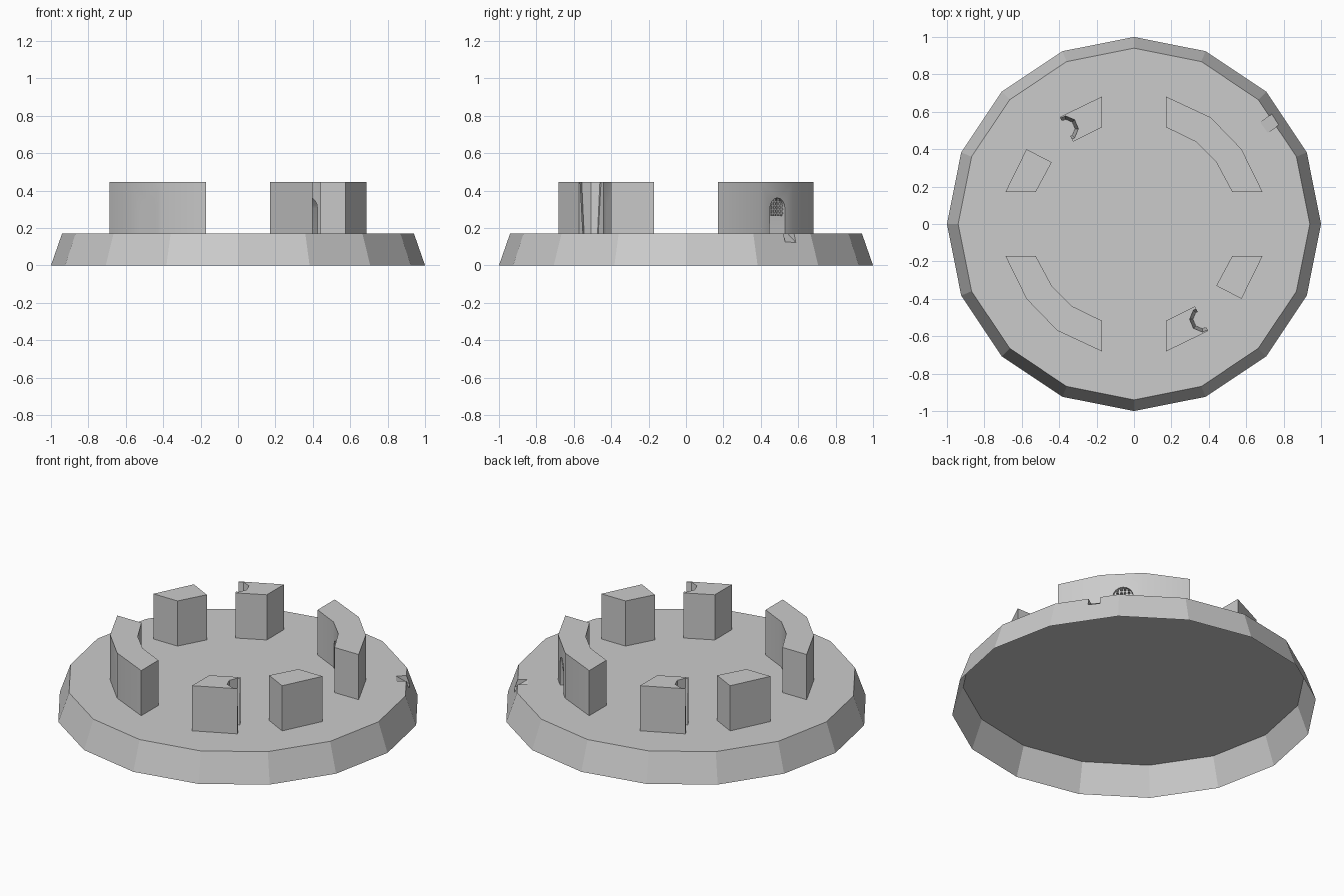
import bpy, bmesh, math
from mathutils import Matrix, Vector

if "Cube" in bpy.data.objects:
    bpy.data.objects.remove(bpy.data.objects["Cube"])

BASE_TOP, WALL_TOP = 0.172, 0.445


def make_object(name, bm):
    bmesh.ops.recalc_face_normals(bm, faces=bm.faces)
    mesh = bpy.data.meshes.new(name)
    bm.to_mesh(mesh)
    bm.free()
    obj = bpy.data.objects.new(name, mesh)
    bpy.context.collection.objects.link(obj)
    return obj


def prism(name, points, offset, matrix=None):
    bm = bmesh.new()
    face = bm.faces.new([bm.verts.new(p) for p in points])
    ext = bmesh.ops.extrude_face_region(bm, geom=[face], use_keep_orig=True)
    verts = [g for g in ext["geom"] if isinstance(g, bmesh.types.BMVert)]
    bmesh.ops.translate(bm, verts=verts, vec=offset)
    if matrix:
        bm.transform(matrix)
    return make_object(name, bm)


def cone(name, r_low, r_high, z0, z1, sides, at=(0, 0)):
    bm = bmesh.new()
    bmesh.ops.create_cone(bm, cap_ends=True, segments=sides, radius1=r_low,
                          radius2=r_high, depth=z1 - z0,
                          matrix=Matrix.Translation((at[0], at[1], (z0 + z1) / 2)))
    return make_object(name, bm)


def cut(target, cutter):
    mod = target.modifiers.new("cut", "BOOLEAN")
    mod.operation, mod.object, mod.solver = "DIFFERENCE", cutter, "EXACT"
    bpy.context.view_layer.objects.active = target
    bpy.ops.object.modifier_apply(modifier=mod.name)
    bpy.data.objects.remove(cutter)


def turn(degrees):
    return Matrix.Rotation(math.radians(degrees), 4, "Z")


# Sixteen-sided base with sloping sides
base = cone("base", 1.0, 0.94, 0, BASE_TOP, 16)

# Small ramped notches in the rim
for angle in (36.5, 212.8, 262.3):
    profile = [(0.83, 0.195), (0.83, 0.3), (1.1, 0.3), (1.1, 0.02)]
    cut(base, prism("notch_cutter", [(r, -0.034, z) for r, z in profile],
                    (0, 0.068, 0), turn(angle)))

# The base is open underneath
bm = bmesh.new()
bm.from_mesh(base.data)
under = [f for f in bm.faces if f.normal.z < -0.9 and f.calc_center_median().z < 0.01]
bmesh.ops.delete(bm, geom=under, context="FACES")
bm.to_mesh(base.data)
bm.free()

OUTER = [(0.17, 0.682), (0.41, 0.57), (0.575, 0.40), (0.687, 0.172)]
INNER = [(0.525, 0.172), (0.44, 0.33), (0.33, 0.44), (0.17, 0.518)]
UP = (0, 0, WALL_TOP - BASE_TOP)

for side, half in (("back", 0), ("front", 180)):
    # Gate wall with an arched passage
    wall = prism(f"{side}_gate_wall", [(x, y, BASE_TOP) for x, y in OUTER + INNER],
                 UP, turn(half))
    arch = [(-0.059, 0.1), (0.059, 0.1)]
    arch += [(0.056 * math.cos(a), 0.305 + 0.056 * math.sin(a))
             for a in (math.pi * i / 8 for i in range(9))]
    cut(wall, prism("passage_cutter", [(0.45, y, z) for y, z in arch],
                    (0.4, 0, 0), turn(half + 45)))
    bpy.ops.object.select_all(action="DESELECT")
    wall.select_set(True)
    bpy.context.view_layer.objects.active = wall
    bpy.ops.object.shade_smooth_by_angle(angle=math.radians(30))

    # Raised portcullis inside the arch
    bm = bmesh.new()

    def bar(y, z, width, height):
        m = Matrix.Translation((0.672, y, z)) @ Matrix.Diagonal((0.01, width, height, 1))
        bmesh.ops.create_cube(bm, size=1, matrix=m)

    for i in range(-2, 3):
        y = i * 0.021
        top = 0.305 + math.sqrt(0.056 ** 2 - y ** 2)
        bar(y, (0.265 + top) / 2, 0.01, top - 0.265)
    for i in range(4):
        z = 0.28 + i * 0.02
        reach = math.sqrt(0.056 ** 2 - max(0, z - 0.305) ** 2)
        bar(0, z, 2 * reach, 0.008)
    bm.transform(turn(half + 45))
    make_object(f"{side}_portcullis", bm)

    # Broken wall: one plain block and one with a worn groove in its end
    def mirrored(pts):
        return [(-x, y, BASE_TOP) for x, y in pts]

    prism(f"{side}_plain_block", mirrored(OUTER[2:] + INNER[:2]), UP, turn(half))
    block = prism(f"{side}_grooved_block",
                  mirrored([OUTER[0], (0.397, 0.572), (0.325, 0.44), INNER[3]]),
                  UP, turn(half))
    s = 1 if half == 0 else -1
    cut(block, cone("groove_cutter", 0.05, 0.069, BASE_TOP - 0.01, WALL_TOP + 0.01,
                    8, (-0.366 * s, 0.509 * s)))
